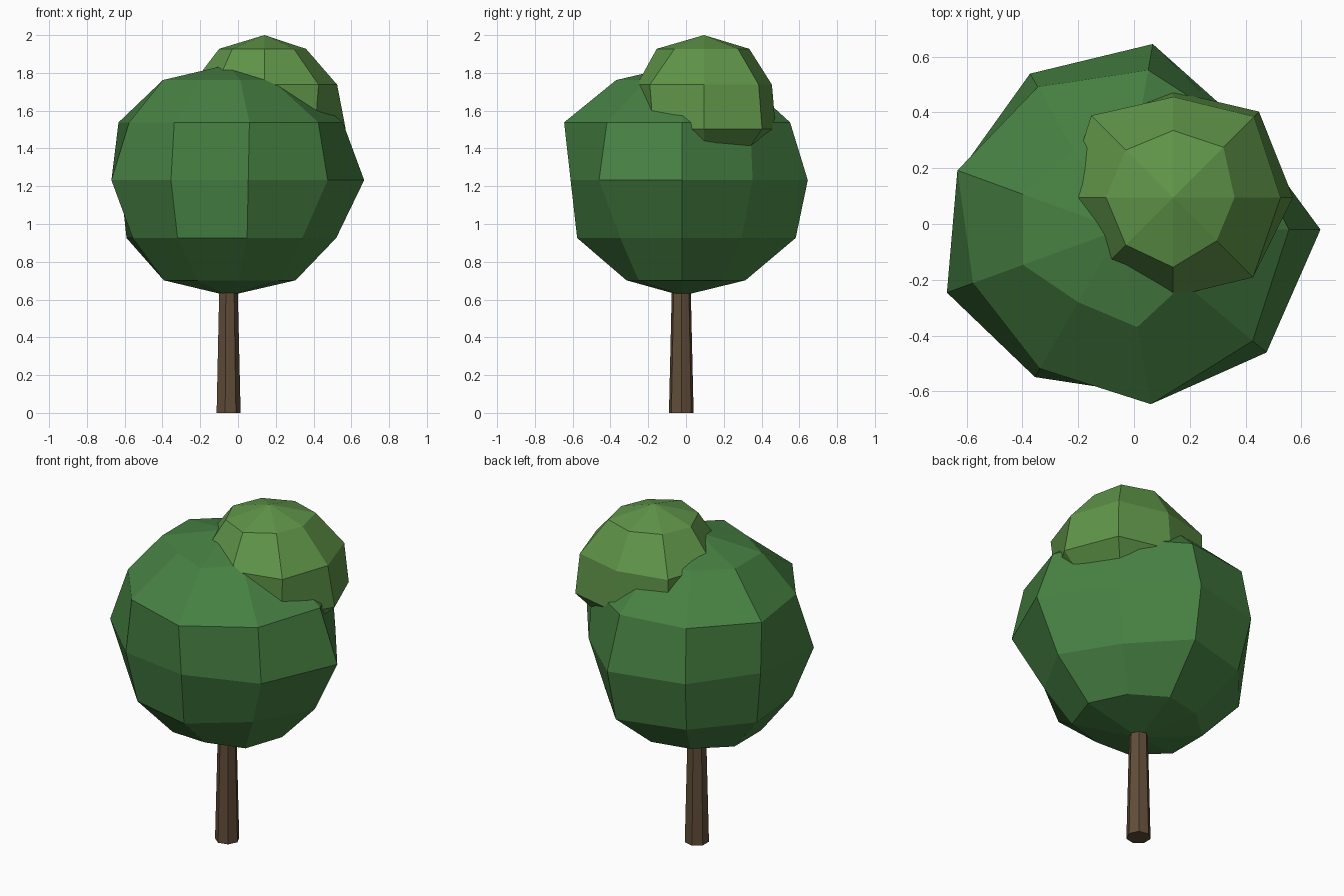
import bpy, bmesh
from math import cos, sin, pi

if "Cube" in bpy.data.objects:
    bpy.data.objects.remove(bpy.data.objects["Cube"])


def material(name, rgb):
    m = bpy.data.materials.new(name)
    m.diffuse_color = (*rgb, 1)
    m.use_nodes = True
    m.node_tree.nodes["Principled BSDF"].inputs["Base Color"].default_value = m.diffuse_color
    return m


def finish(name, bm, mat):
    bmesh.ops.recalc_face_normals(bm, faces=bm.faces)
    mesh = bpy.data.meshes.new(name)
    bm.to_mesh(mesh)
    bm.free()
    mesh.materials.append(mat)
    ob = bpy.data.objects.new(name, mesh)
    bpy.context.collection.objects.link(ob)


def foliage(name, centre, height_radius, rings, mat):
    """Faceted ball: evenly spaced latitudes, uneven radius at each vertex."""
    cx, cy, cz = centre
    bm = bmesh.new()
    n, count = len(rings[0]), len(rings) + 1
    top = bm.verts.new((cx, cy, cz + height_radius))
    bottom = bm.verts.new((cx, cy, cz - height_radius))
    loops = []
    for i, radii in enumerate(rings, 1):
        z = cz + height_radius * cos(pi * i / count)
        loops.append([bm.verts.new((cx + r * cos(2 * pi * k / n),
                                    cy + r * sin(2 * pi * k / n), z))
                      for k, r in enumerate(radii)])
    for k in range(n):
        j = (k + 1) % n
        bm.faces.new((top, loops[0][k], loops[0][j]))
        bm.faces.new((bottom, loops[-1][j], loops[-1][k]))
        for a, b in zip(loops, loops[1:]):
            bm.faces.new((a[k], b[k], b[j], a[j]))
    finish(name, bm, mat)


# Tapered seven-sided trunk
bm = bmesh.new()
loops = [[bm.verts.new((-0.053 + r * cos(2 * pi * k / 7),
                        -0.025 + r * sin(2 * pi * k / 7), z)) for k in range(7)]
         for r, z in ((0.067, 0), (0.048, 0.8))]
for k in range(7):
    j = (k + 1) % 7
    bm.faces.new((loops[0][k], loops[0][j], loops[1][j], loops[1][k]))
for loop in loops:
    bm.faces.new(loop)
finish("trunk", bm, material("bark", (0.12, 0.074, 0.041)))

# Main crown, nine sides
foliage("main_crown", (-0.05, -0.02, 1.232), 0.612, [
    [0.33, 0.33, 0.33, 0.33, 0.37, 0.37, 0.30, 0.355, 0.30],
    [0.605, 0.56, 0.58, 0.59, 0.62, 0.56, 0.575, 0.635, 0.62],
    [0.718, 0.58, 0.675, 0.645, 0.61, 0.66, 0.61, 0.60, 0.685],
    [0.57, 0.49, 0.61, 0.57, 0.575, 0.54, 0.54, 0.565, 0.51],
    [0.355, 0.33, 0.34, 0.33, 0.365, 0.365, 0.33, 0.30, 0.36],
], material("dark_leaves", (0.063, 0.22, 0.056)))

# Smaller crown, eight sides
foliage("upper_crown", (0.14, 0.095, 1.62), 0.38, [
    [0.22, 0.255, 0.24, 0.24, 0.24, 0.24, 0.25, 0.22],
    [0.385, 0.41, 0.36, 0.415, 0.385, 0.36, 0.355, 0.405],
    [0.43, 0.435, 0.38, 0.41, 0.37, 0.36, 0.36, 0.38],
    [0.23, 0.25, 0.23, 0.24, 0.23, 0.23, 0.23, 0.24],
], material("light_leaves", (0.115, 0.30, 0.066)))
